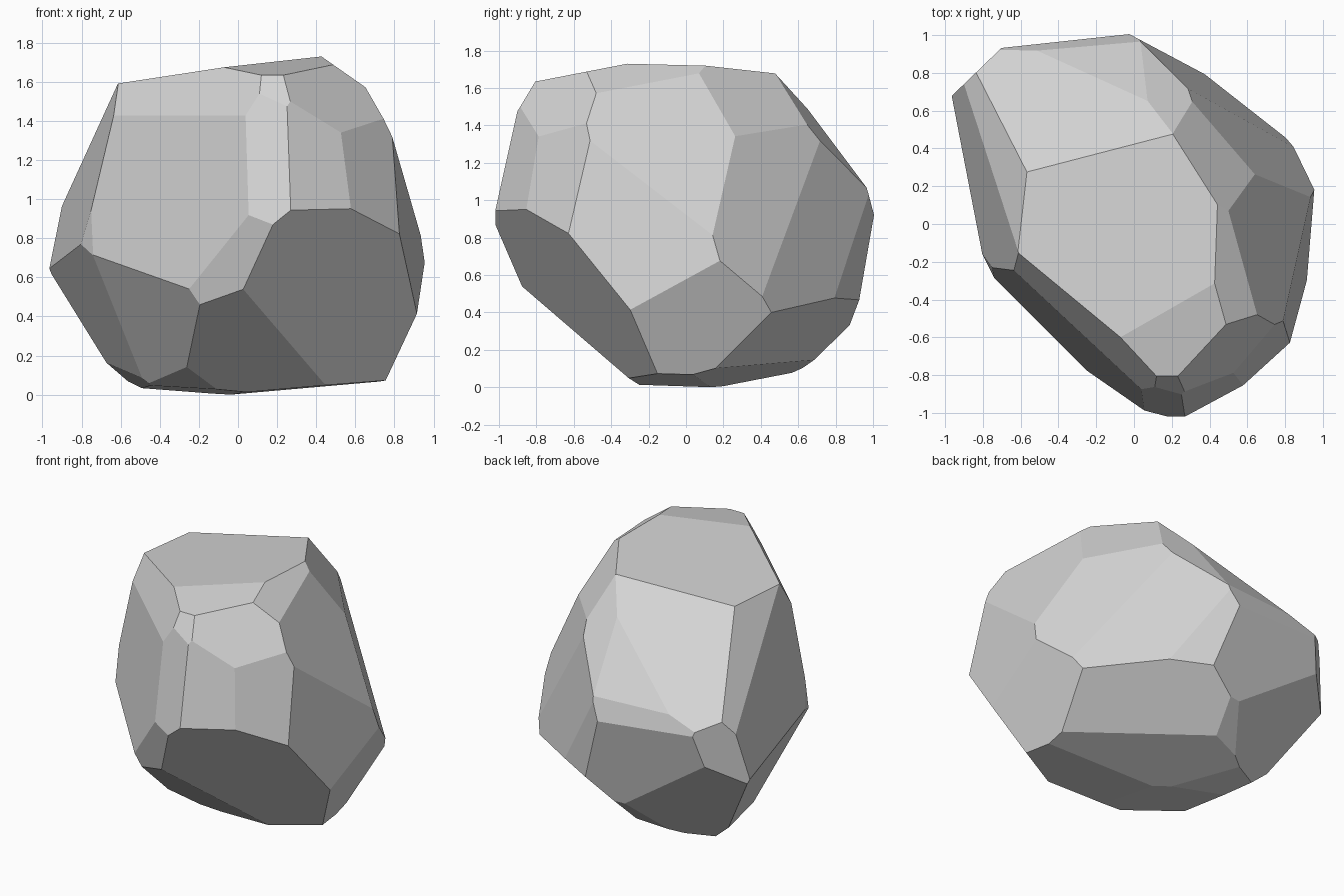
import bpy
import bmesh
from math import radians, cos, sin
from mathutils import Vector

# Remove the default cube
default_cube = bpy.data.objects.get("Cube")
if default_cube:
    bpy.data.objects.remove(default_cube, do_unlink=True)


def stone_material(name, colour):
    mat = bpy.data.materials.new(name)
    mat.use_nodes = True
    mat.diffuse_color = colour
    for node in mat.node_tree.nodes:
        if node.type == 'BSDF_PRINCIPLED':
            node.inputs["Base Color"].default_value = colour
            node.inputs["Roughness"].default_value = 0.9
    return mat


def chisel(bm, heading, tilt, distance):
    """Slice off everything beyond a plane and cap the flat left behind."""
    a, t = radians(heading), radians(tilt)
    normal = Vector((cos(a) * cos(t), sin(a) * cos(t), sin(t)))
    bmesh.ops.bisect_plane(
        bm,
        geom=bm.verts[:] + bm.edges[:] + bm.faces[:],
        dist=0.0001,
        plane_co=normal * distance,
        plane_no=normal,
        clear_outer=True,
    )
    rim = [e for e in bm.edges if e.is_boundary]
    if rim:
        bmesh.ops.holes_fill(bm, edges=rim, sides=0)


# Chisel strokes: heading and tilt of each flat, and its distance from the core
crown = [
    (167, 82.5, .79), (270, 79, .905),                  # top flats
    (112, 48, .845), (75, 35, .885), (95, 37, .885),    # back slopes
    (36, 34, .822), (173, 32, .885),                    # side slopes
    (0, 55, .95),
]
front_flats = [
    (227, 8, .685), (227, 27, .80),           # broad flat and its bevel
    (260, 12, .952), (270, 31, 1.085),        # nose of the stone
    (298, 12, 1.02), (317, 12, 1.0), (312, 32, 1.045),
]
side_flats = [
    (10, 27, .817), (352, 6, .895),           # left
    (38.7, 16.3, .77), (50.8, 7.8, .79),      # back left
    (62, 0, .876),
    (189, 13, .775), (208, 4, .775),          # right
    (134, 0, 1.158),
]
back_flats = [
    (97, -12, .968), (95, 17, .975),
]
undercuts = [
    (299, -31, .838), (268, -50, .815),       # front
    (217, -29, .742), (250, -14, .87),
    (8, -22, .972), (60, -45, .895),          # left
    (95, -45, 1.0), (115, -33, 1.0),          # back
    (195, -26, .778), (190, -48, .91),        # right
]
base_flats = [
    (350, -85, .86), (100, -80, .888), (210, -84, .86),
    (66, -73, .862), (232, -60, .865),
]

# Carve the boulder out of a block
bm = bmesh.new()
bmesh.ops.create_cube(bm, size=2.6)
for group in (crown, front_flats, side_flats, back_flats, undercuts, base_flats):
    for stroke in group:
        chisel(bm, *stroke)
bmesh.ops.remove_doubles(bm, verts=bm.verts[:], dist=0.002)
bmesh.ops.recalc_face_normals(bm, faces=bm.faces[:])

# Rest the lowest corner on the ground
lowest = min(v.co.z for v in bm.verts)
bmesh.ops.translate(bm, verts=bm.verts[:], vec=(0, 0, -lowest))
for f in bm.faces:
    f.smooth = False

mesh = bpy.data.meshes.new("boulder")
bm.to_mesh(mesh)
bm.free()
mesh.materials.append(stone_material("grey_stone", (0.66, 0.66, 0.66, 1.0)))
boulder = bpy.data.objects.new("boulder", mesh)
bpy.context.collection.objects.link(boulder)
